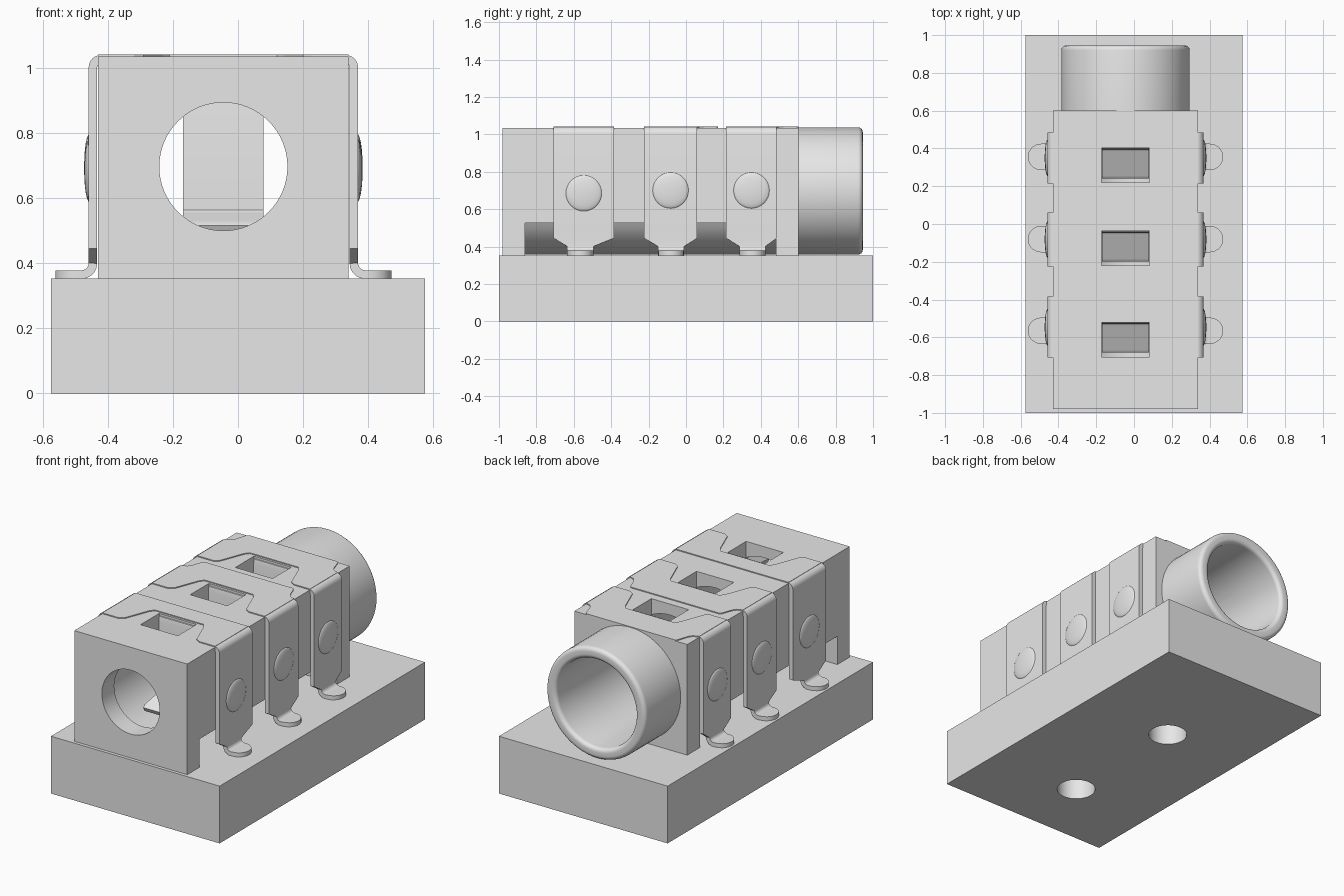
import bpy, bmesh
from math import sin, cos, pi, radians
from mathutils import Matrix, Vector

if "Cube" in bpy.data.objects:
    bpy.data.objects.remove(bpy.data.objects["Cube"], do_unlink=True)

grey = bpy.data.materials.new("light_grey")
grey.use_nodes = True
grey.diffuse_color = (0.8, 0.8, 0.8, 1)
grey.node_tree.nodes["Principled BSDF"].inputs["Base Color"].default_value = (0.8, 0.8, 0.8, 1)

CX = -0.045      # jack axis
CZ = 0.697
BOARD_TOP = 0.353


def finish(name, bm, smooth=False):
    bmesh.ops.recalc_face_normals(bm, faces=bm.faces)
    mesh = bpy.data.meshes.new(name)
    bm.to_mesh(mesh)
    bm.free()
    ob = bpy.data.objects.new(name, mesh)
    bpy.context.collection.objects.link(ob)
    mesh.materials.append(grey)
    if smooth:
        select(ob)
        bpy.ops.object.shade_smooth_by_angle(angle=radians(35))
    return ob


def select(ob):
    bpy.ops.object.select_all(action='DESELECT')
    ob.select_set(True)
    bpy.context.view_layer.objects.active = ob


def box(name, x, y, z):
    bm = bmesh.new()
    bmesh.ops.create_cube(bm, size=1)
    for v in bm.verts:
        v.co = Vector([a + (b - a) * (c + 0.5) for (a, b), c in zip((x, y, z), v.co)])
    return finish(name, bm)


def prism(name, points, offset):
    bm = bmesh.new()
    face = bm.faces.new([bm.verts.new(p) for p in points])
    moved = bmesh.ops.extrude_face_region(bm, geom=[face])["geom"]
    bmesh.ops.translate(bm, vec=offset, verts=[g for g in moved if isinstance(g, bmesh.types.BMVert)])
    return finish(name, bm)


def rod(name, radius, start, end, axis):
    # cylinder along y (bore) or z (board hole), start is a 3D point
    ring = []
    for i in range(64):
        c, s = radius * cos(i * pi / 32), radius * sin(i * pi / 32)
        ring.append(Vector(start) + (Vector((c, 0, s)) if axis == 1 else Vector((c, s, 0))))
    shift = [0, 0, 0]
    shift[axis] = end - start[axis]
    return prism(name, ring, shift)


def cut(target, cutters):
    for c in cutters:
        mod = target.modifiers.new("cut", 'BOOLEAN')
        mod.operation = 'DIFFERENCE'
        mod.solver = 'EXACT'
        mod.object = c
        select(target)
        bpy.ops.object.modifier_apply(modifier=mod.name)
        bpy.data.objects.remove(c, do_unlink=True)
    select(target)
    bpy.ops.object.shade_smooth_by_angle(angle=radians(30))


# Circuit board with two locating holes
board = box("board", (-0.575, 0.575), (-1, 1), (0, BOARD_TOP))
cut(board, [rod("hole_cutter", 0.11, (CX + 0.008, y, -0.1), 0.5, 2) for y in (-0.565, 0.26)])

# Clip layout: front edge, side back edge, top back edge, foot centre, button height
clips = [(-0.708, -0.385, -0.385, -0.565, 0.685),
         (-0.225, 0.06, 0.17, -0.08, 0.7),
         (0.215, 0.485, 0.602, 0.355, 0.7)]

# Socket housing: bored through, rounded below, windows on top
housing = box("housing", (CX - 0.385, CX + 0.385), (-0.98, 0.602), (BOARD_TOP, 1.035))
cutters = []
for side in (-1, 1):
    arc = [(0.34 * cos(a), CZ + 0.34 * sin(a)) for a in [radians(-30 - 5 * i) for i in range(13)]]
    outline = [(0.5, 0.3), (0.5, 0.527)] + arc + [(0.0, 0.3)]
    cutters.append(prism("under_cutter", [(CX + side * x, -0.86, z) for x, z in outline], (0, 1.34, 0)))
cutters.append(rod("entry_cutter", 0.197, (CX, -1.1, CZ), -0.8, 1))
cutters.append(rod("bore_cutter", 0.27, (CX, -0.86, CZ), 0.7, 1))
for f, *_ in clips:
    cutters.append(box("window_cutter", (CX - 0.127, CX + 0.127), (f + 0.005, f + 0.187), (0.75, 1.2)))
cut(housing, cutters)

# Threaded-end barrel as a lathed ring with a rounded lip
profile = [(0.27, 0.59), (0.34, 0.59)]
profile += [(0.315 + 0.025 * cos(a), 0.92 + 0.025 * sin(a)) for a in [i * pi / 12 for i in range(7)]]
profile += [(0.295 - 0.025 * sin(a), 0.92 + 0.025 * cos(a)) for a in [i * pi / 12 for i in range(7)]]
bm = bmesh.new()
verts = [bm.verts.new((CX + r, y, CZ)) for r, y in profile]
edges = [bm.edges.new((verts[i], verts[(i + 1) % len(verts)])) for i in range(len(verts))]
bmesh.ops.spin(bm, geom=verts + edges, cent=(CX, 0, CZ), axis=(0, 1, 0), angle=2 * pi,
               steps=64, use_duplicate=False)
bmesh.ops.remove_doubles(bm, verts=bm.verts, dist=0.0005)
finish("barrel", bm, True)


def strip(name, stations, thick, side=1):
    # bent sheet: each station is (x, z, y_start, y_end) or, for springs, explicit point pairs
    bm = bmesh.new()
    pairs = [(bm.verts.new((CX + side * a[0], a[1], a[2])), bm.verts.new((CX + side * b[0], b[1], b[2])))
             for a, b in stations]
    for (a, b), (c, d) in zip(pairs, pairs[1:]):
        bm.faces.new((a, b, d, c))
    ob = finish(name, bm)
    mod = ob.modifiers.new("thickness", 'SOLIDIFY')
    mod.thickness = thick
    mod.offset = 0
    mod.use_even_offset = True
    select(ob)
    bpy.ops.object.modifier_apply(modifier=mod.name)
    bpy.ops.object.shade_smooth_by_angle(angle=radians(35))


for n, (f, b, back, foot, button_z) in enumerate(clips, 1):
    # Top plate with the notched front edge
    half = [(0.125, f + 0.2), (0.165, f + 0.2), (0.185, f + 0.175), (0.245, f + 0.02),
            (0.275, f), (0.385, f), (0.385, b)]
    if back > b:
        half += [(0.352, b + 0.012), (0.335, b + 0.035), (0.312, back - 0.01), (0.3, back)]
    outline = half + [(-x, y) for x, y in reversed(half)]
    prism(f"clip_top_{n}", [(CX + x, y, 1.013) for x, y in outline], (0, 0, 0.028))

    for side, word in ((1, "left"), (-1, "right")):
        # Side leg: top bend, tapered neck, outward bend and rounded foot
        path = [(0.376 + 0.025 * sin(a), 1.002 + 0.025 * cos(a), f, b)
                for a in [i * pi / 12 for i in range(7)]]
        path += [(0.401, 0.445, f, b), (0.401, 0.4, foot - 0.07, foot + 0.07)]
        path += [(0.436 - 0.035 * cos(a), 0.4 - 0.035 * sin(a), foot - 0.07, foot + 0.07)
                 for a in [i * pi / 10 for i in range(1, 6)]]
        path += [(0.447 + 0.07 * sin(a), 0.365, foot - 0.07 * cos(a), foot + 0.07 * cos(a))
                 for a in [radians(d) for d in (0, 20, 40, 55, 70, 82)]]
        strip(f"clip_leg_{n}_{word}", [((x, y0, z), (x, y1, z)) for x, z, y0, y1 in path], 0.026, side)

        # Domed button on the leg
        bm = bmesh.new()
        mat = (Matrix.Translation((CX + side * 0.411, (f + b) / 2, button_z))
               @ Matrix.Diagonal((0.017, 0.098, 0.098, 1)) @ Matrix.Rotation(pi / 2, 4, 'Y'))
        bmesh.ops.create_uvsphere(bm, u_segments=32, v_segments=12, radius=1, matrix=mat)
        finish(f"button_{n}_{word}", bm, True)

    # Contact spring dropping from the plate into the bore
    y = f + 0.185
    drop = [(y + 0.02, 1.025), (y + 0.005, 1.015), (y, 0.99), (y, 0.56), (y - 0.012, 0.548),
            (y - 0.14, 0.525), (y - 0.15, 0.515), (y - 0.14, 0.495)]
    strip(f"contact_spring_{n}", [((-0.124, p, z), (0.124, p, z)) for p, z in drop], 0.014)
